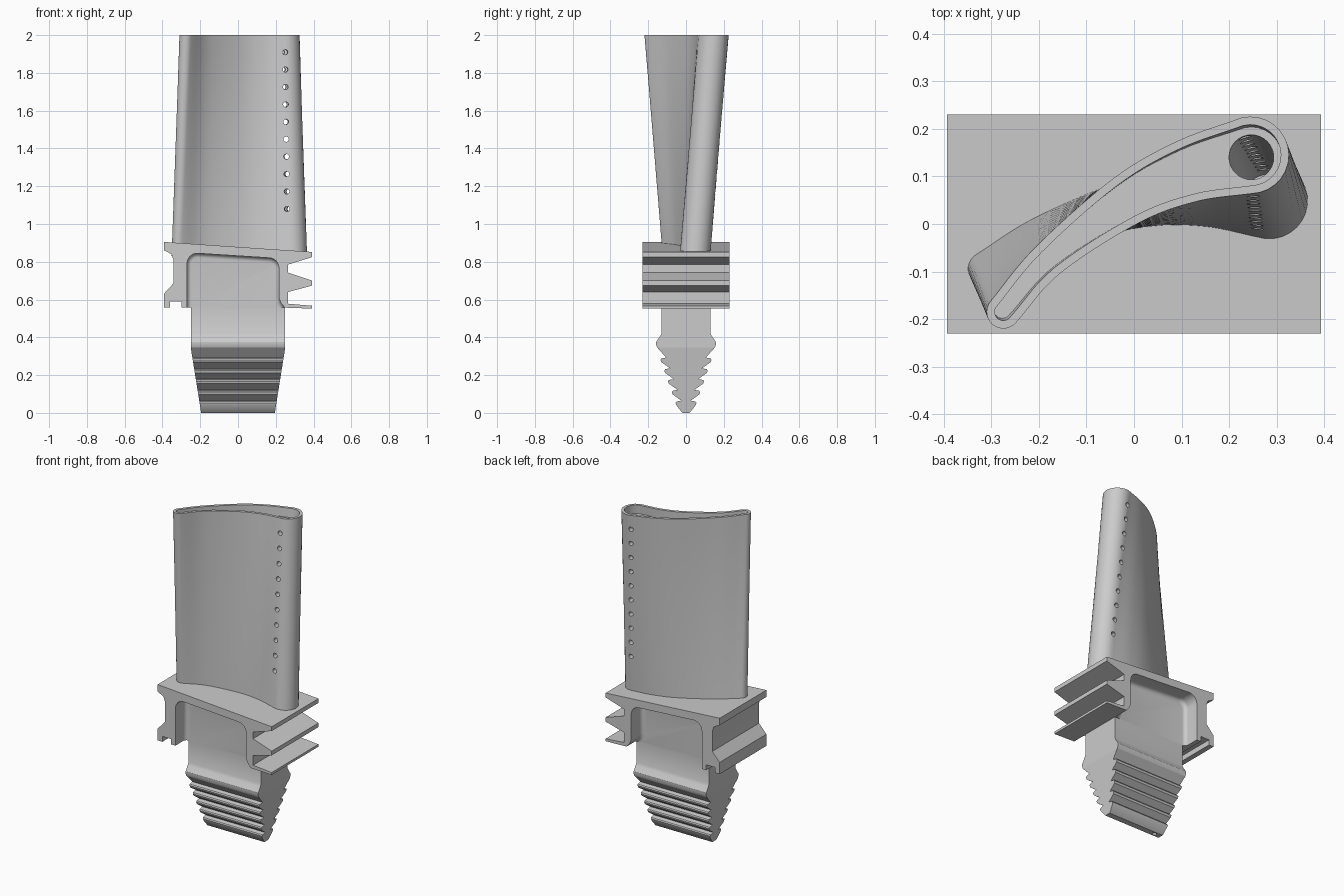
import bpy, bmesh, math
from mathutils import Vector, Matrix

cube = bpy.data.objects.get("Cube")
if cube:
    bpy.data.objects.remove(cube, do_unlink=True)


def loft(name, rings):
    """Skin a list of equal-length point rings and cap both ends."""
    bm = bmesh.new()
    loops = [[bm.verts.new(p) for p in ring] for ring in rings]
    n = len(loops[0])
    for a, b in zip(loops, loops[1:]):
        for i in range(n):
            j = (i + 1) % n
            bm.faces.new((a[i], a[j], b[j], b[i]))
    bm.faces.new(loops[0][::-1])
    bm.faces.new(loops[-1])
    bmesh.ops.recalc_face_normals(bm, faces=bm.faces)
    mesh = bpy.data.meshes.new(name)
    bm.to_mesh(mesh)
    bm.free()
    obj = bpy.data.objects.new(name, mesh)
    bpy.context.collection.objects.link(obj)
    return obj


def activate(obj):
    bpy.ops.object.select_all(action='DESELECT')
    obj.select_set(True)
    bpy.context.view_layer.objects.active = obj


def cut(target, cutter):
    """Subtract the cutter for good, then discard it."""
    cutter.hide_render = True
    mod = target.modifiers.new("cut", 'BOOLEAN')
    mod.operation = 'DIFFERENCE'
    mod.solver = 'EXACT'
    mod.object = cutter
    activate(target)
    bpy.ops.object.modifier_apply(modifier=mod.name)
    bpy.data.objects.remove(cutter, do_unlink=True)


def smooth(obj):
    activate(obj)
    bpy.ops.object.shade_smooth_by_angle(angle=math.radians(32))


def rod(name, start, end, radius, sides=24):
    start, end = Vector(start), Vector(end)
    turn = (end - start).to_track_quat('Z', 'Y')
    ring = [turn @ Vector((radius * math.cos(a), radius * math.sin(a), 0))
            for a in (math.tau * i / sides for i in range(sides))]
    return loft(name, [[p + c for p in ring] for c in (start, end)])


# Airfoil section: camber line (x, y) with half thickness, at the tip
CAMBER = [Vector(p) for p in ((-.275, -.185, .035), (-.18, -.075, .038),
                              (-.015, .05, .054), (.115, .112, .067),
                              (.245, .145, .081))]
TIP, BASE, TWIST = 2.0, 0.87, math.radians(19)
PIVOT = Vector((-.017, -.018, 0))


def camber(u):
    pts = [2 * CAMBER[0] - CAMBER[1]] + CAMBER + [2 * CAMBER[-1] - CAMBER[-2]]
    i = min(int(u * 4), 3)
    t = u * 4 - i
    a, b, c, d = pts[i:i + 4]
    return .5 * (2 * b + (c - a) * t + (2 * a - 5 * b + 4 * c - d) * t * t
                 + (3 * b - a - 3 * c + d) * t ** 3)


def untwist(p, z):
    """Move a tip point down the ruled, twisted blade to height z."""
    turned = PIVOT + Matrix.Rotation(-TWIST, 3, 'Z') @ (p - PIVOT)
    q = p.lerp(turned, 0) + (turned - p) * (TIP - z) / (TIP - BASE)
    return Vector((q.x, q.y, z))


def section(z, inset=0.0, steps=28, cap=14):
    ring = []

    def add(u, angle):
        c = camber(u)
        d = camber(min(u + .01, 1)) - camber(max(u - .01, 0))
        a = math.atan2(d.y, d.x) + angle
        r = c.z - inset
        ring.append(untwist(Vector((c.x + r * math.cos(a), c.y + r * math.sin(a), 0)), z))

    for i in range(steps):
        add(i / steps, math.pi / 2)
    for i in range(cap):
        add(1, math.pi / 2 - math.pi * i / cap)
    for i in range(steps):
        add(1 - i / steps, -math.pi / 2)
    for i in range(cap):
        add(0, -math.pi / 2 - math.pi * i / cap)
    return ring


# Airfoil with tip recess, cooling channel and rows of cooling bores
ROOT_Z = 0.83
airfoil = loft("airfoil", [section(ROOT_Z + (TIP - ROOT_Z) * i / 12) for i in range(13)])
cut(airfoil, loft("recess_cutter", [section(1.945, .017), section(2.02, .017)]))
nose = Vector((.245, .145, 0))
cut(airfoil, rod("channel_cutter", untwist(nose, .95), untwist(nose, 2.0), .047, 32))
for i in range(10):
    z = 1.08 + i * .0922
    centre = untwist(nose, z) - Vector((.009, 0, 0))
    angle = TWIST * (z - 1.45) / (TIP - BASE)
    reach = Vector((-math.sin(angle), math.cos(angle), 0)) * .15
    cut(airfoil, rod("bore_cutter", centre - reach, centre + reach, .014, 16))
smooth(airfoil)


# Platform: side profile (x, z) with seal fins and hooked flange
profile = [(-.393, .905), (.393, .852), (.393, .825), (.265, .785), (.265, .743),
           (.393, .70), (.393, .674), (.265, .64), (.265, .578), (.393, .567),
           (.393, .552), (.25, .557), (-.27, .557), (-.30, .557), (-.30, .59),
           (-.36, .59), (-.36, .557), (-.393, .557), (-.393, .63), (-.342, .685),
           (-.342, .81), (-.352, .84), (-.393, .862)]
platform = loft("platform", [[(x, y, z) for x, z in profile] for y in (-.23, .23)])


def rounded(cx, cz, r, start):
    return [(cx + r * math.cos(a), cz + r * math.sin(a))
            for a in (math.radians(start - 15 * i) for i in range(7))]


# Filleted pockets on both faces leave a central web
pocket = ([(-.27, .5)] + rounded(-.215, .79, .055, 180)
          + rounded(.162, .766, .055, 90) + [(.217, .61), (.225, .585), (.25, .555), (.25, .5)])
for side in (-1, 1):
    cutter = loft("pocket_cutter", [[(x, side * y, z) for x, z in pocket] for y in (.13, .3)])
    bm = bmesh.new()
    bm.from_mesh(cutter.data)
    inner = [e for e in bm.edges
             if all(abs(v.co.y) < .14 for v in e.verts)
             and not all(v.co.z < .51 for v in e.verts)]
    bmesh.ops.bevel(bm, geom=inner, offset=.024, segments=5, profile=.5, affect='EDGES')
    bm.to_mesh(cutter.data)
    bm.free()
    cut(platform, cutter)
smooth(platform)


def mirrored(half):
    return half + [(-y, z) for y, z in reversed(half)]


# Shank between platform and root
neck = mirrored([(.13, .56), (.13, .42), (.138, .405), (.158, .375), (.158, .36), (.152, .345)])
shank = loft("shank", [[(x, y, z) for y, z in neck] for x in (-.25, .25)])
smooth(shank)

# Fir-tree root: stepped teeth, tapering in length toward the bottom
half = [(.152, .345)]
for i in range(5):
    y, z = .135 - .02 * i, .285 - .057 * i
    half += [(y - .03, z + .008), (y - .004, z + .003), (y, z - .004), (y - .004, z - .016)]
half += [(.022, .003), (.018, 0)]
root = loft("fir_tree_root", [[(s * (.195 + .055 * z / .345), y, z) for y, z in mirrored(half)]
                              for s in (-1, 1)])
cut(root, rod("inlet_cutter", (-.15, 0, -.02), (-.15, 0, .05), .012))
smooth(root)
